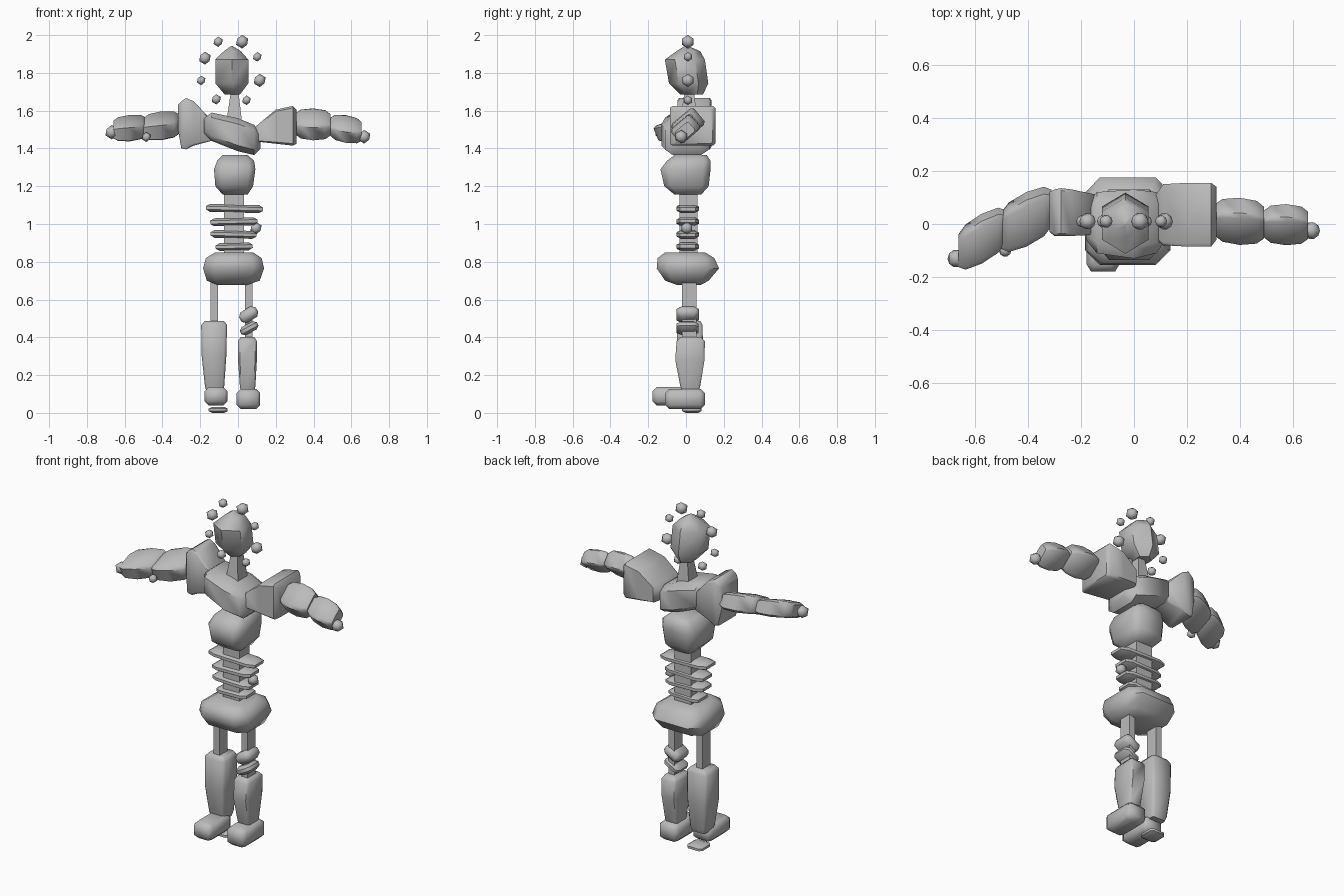
import bpy
import bmesh
from math import cos, sin, radians
from mathutils import Matrix, Vector

cube = bpy.data.objects.get("Cube")
if cube:
    bpy.data.objects.remove(cube, do_unlink=True)

grey = bpy.data.materials.new("plain grey")
grey.use_nodes = True
grey.diffuse_color = (0.5, 0.5, 0.5, 1)
grey.node_tree.nodes["Principled BSDF"].inputs["Base Color"].default_value = (0.5, 0.5, 0.5, 1)


def finish(name, bm, angle=50):
    bmesh.ops.recalc_face_normals(bm, faces=bm.faces)
    mesh = bpy.data.meshes.new(name)
    bm.to_mesh(mesh)
    bm.free()
    mesh.materials.append(grey)
    ob = bpy.data.objects.new(name, mesh)
    bpy.context.collection.objects.link(ob)
    bpy.ops.object.select_all(action='DESELECT')
    bpy.context.view_layer.objects.active = ob
    ob.select_set(True)
    bpy.ops.object.shade_smooth_by_angle(angle=radians(angle))
    return ob


def outline(c, shape):
    """Unit cross-section: chamfered square, or a hexagon."""
    if shape == "hex":
        return [(1, .5), (0, 1), (-1, .5), (-1, -.5), (0, -1), (1, -.5)]
    if c == 0:
        return [(1, 1), (-1, 1), (-1, -1), (1, -1)]
    k = 1 - c
    return [(1, k), (k, 1), (-k, 1), (-1, k), (-1, -k), (-k, -1), (k, -1), (1, -k)]


def loft(name, sections, axis="Z", c=0.3, roll=0, tilt=0, shape="box"):
    """Skin sections (position, a0, a1, b0, b1) along Z (a=x, b=y) or X (a=y, b=z)."""
    bm = bmesh.new()
    rings = []
    cr, sr = cos(radians(roll)), sin(radians(roll))
    for t, a0, a1, b0, b1 in sections:
        ring = []
        for u, v in outline(c, shape):
            u, v = u * (a1 - a0) / 2, v * (b1 - b0) / 2
            a = (a0 + a1) / 2 + u * cr - v * sr
            b = (b0 + b1) / 2 + u * sr + v * cr
            ring.append(bm.verts.new((a, b, t) if axis == "Z" else (t, a, b)))
        rings.append(ring)
    for low, high in zip(rings, rings[1:]):
        for i in range(len(low)):
            j = (i + 1) % len(low)
            bm.faces.new((low[i], low[j], high[j], high[i]))
    bm.faces.new(rings[0])
    bm.faces.new(rings[-1])
    if tilt:
        mid = sum((v.co for v in bm.verts), Vector()) / len(bm.verts)
        bmesh.ops.rotate(bm, verts=bm.verts, cent=mid,
                         matrix=Matrix.Rotation(radians(-tilt), 3, 'Y'))
    return finish(name, bm)


def plate(name, x0, x1, y0, y1, z, h, tilt=0):
    """Flat pad with rounded rim."""
    d = min(x1 - x0, y1 - y0) * 0.18
    inner = (x0 + d, x1 - d, y0 + d, y1 - d)
    outer = (x0, x1, y0, y1)
    loft(name, [(z - h, *inner), (z - h * .4, *outer), (z + h * .4, *outer), (z + h, *inner)],
         tilt=tilt)


def ball(name, x, y, z, r):
    bm = bmesh.new()
    bmesh.ops.create_icosphere(bm, subdivisions=1, radius=r,
                               matrix=Matrix.Translation((x, y, z)))
    finish(name, bm, 45)


# Head, neck and the ring of small balls
loft("head", [(1.685, -.07, .01, -.03, .09), (1.745, -.12, .055, -.09, .118),
              (1.87, -.12, .055, -.112, .1), (1.915, -.075, .015, -.05, .075),
              (1.943, -.035, -.03, -.005, .01)], shape="hex")
loft("neck", [(1.55, -.06, .02, -.03, .06), (1.72, -.035, .0, -.005, .04)], c=0)
for i, (x, z, r) in enumerate([(-.105, 1.965, .027), (.022, 1.965, .036), (.102, 1.885, .025),
                               (.115, 1.76, .035), (.045, 1.655, .025), (-.115, 1.66, .027),
                               (-.195, 1.76, .025), (-.175, 1.878, .034)]):
    ball(f"halo_ball_{i + 1}", x, .01, z, r)

# Torso
loft("upper_chest", [(-.18, -.06, .07, 1.48, 1.56), (-.14, -.11, .12, 1.44, 1.59),
                     (0, -.13, .13, 1.385, 1.56), (.085, -.11, .12, 1.365, 1.525),
                     (.12, -.06, .07, 1.4, 1.48)], "X", c=.35)
loft("lower_chest", [(1.155, -.08, .05, -.06, .08), (1.2, -.12, .08, -.115, .12),
                     (1.29, -.127, .092, -.135, .13), (1.335, -.11, .085, -.1, .13),
                     (1.365, -.08, .05, -.06, .11)])
loft("spine", [(.82, -.075, .033, -.035, .06), (1.2, -.075, .033, -.035, .06)], c=0)
for i, (x0, x1, z) in enumerate([(-.118, .078, .88), (-.145, .098, .945),
                                 (-.147, .103, 1.012), (-.17, .133, 1.082)]):
    plate(f"rib_{i + 1}", x0, x1, -.05, .068, z, .021, tilt=1.5 * (-1) ** i)
ball("rib_ball", .095, .005, .978, .033)
loft("pelvis", [(.678, -.11, .05, -.05, .08), (.7, -.165, .115, -.11, .12),
                (.765, -.185, .138, -.155, .175), (.82, -.17, .125, -.15, .15),
                (.85, -.12, .08, -.11, .1)], c=.35)

# Shoulders
loft("right_shoulder", [(-.318, -.03, .12, 1.5, 1.63), (-.3, -.045, .13, 1.4, 1.65),
                        (-.275, -.045, .135, 1.395, 1.667), (-.235, -.045, .13, 1.415, 1.65),
                        (-.14, -.04, .11, 1.44, 1.55)], "X", c=.1)
loft("left_shoulder", [(.075, -.05, .1, 1.45, 1.5), (.11, -.08, .15, 1.435, 1.53),
                       (.2, -.085, .155, 1.425, 1.605), (.29, -.085, .155, 1.415, 1.625),
                       (.31, -.06, .14, 1.425, 1.605)], "X", c=.1)


# Arms: each segment is rolled about its length
def arm_segment(name, x0, x1, y0, y1, z0, z1, w, h, roll):
    sections = []
    for f, s in ((0, .7), (.15, .95), (.5, 1.05), (.85, .95), (1, .7)):
        x, y, z = (p + (q - p) * f for p, q in ((x0, x1), (y0, y1), (z0, z1)))
        sections.append((x, y - w * s, y + w * s, z - h * s, z + h * s))
    loft(name, sections, "X", .22, roll)


arm_segment("left_upper_arm", .305, .49, .015, .005, 1.53, 1.525, .075, .054, 40)
arm_segment("left_forearm", .49, .655, 0, -.005, 1.515, 1.49, .066, .046, 40)
arm_segment("right_upper_arm", -.5, -.31, -.025, .06, 1.51, 1.53, .09, .05, 22)
arm_segment("right_forearm", -.66, -.485, -.1, -.01, 1.5, 1.515, .082, .046, 22)
ball("left_hand", .668, -.025, 1.462, .036)
ball("right_hand", -.668, -.13, 1.486, .038)
ball("right_elbow_ball", -.485, -.1, 1.46, .026)

# Legs
for side, x0, x1, z0 in (("right", -.146, -.106, .44), ("left", .038, .077, .37)):
    loft(f"{side}_thigh", [(z0, x0, x1, -.02, .055), (.72, x0, x1, -.02, .055)], c=0)
loft("right_shin", [(.11, -.165, -.08, -.02, .065), (.14, -.175, -.073, -.03, .075),
                    (.3, -.192, -.062, -.05, .09), (.465, -.195, -.058, -.045, .088),
                    (.487, -.175, -.075, -.03, .075)], c=.2)
loft("left_shin", [(.11, .015, .085, -.02, .065), (.14, .01, .092, -.03, .075),
                   (.28, 0, .1, -.057, .098), (.38, .0, .1, -.05, .1),
                   (.402, .015, .085, -.03, .08)], c=.2)
plate("left_knee_band_upper", .005, .108, -.05, .068, .52, .033, tilt=32)
plate("left_knee_band_lower", .008, .11, -.05, .065, .448, .024, tilt=28)

# Feet
for side, x0, x1, y0, y1, z0, z1 in (("right", -.178, -.055, -.178, .03, .04, .137),
                                     ("left", -.008, .117, -.11, .1, .02, .127)):
    d = .022
    loft(f"{side}_foot", [(z0, x0 + d, x1 - d, y0 + d, y1 - d),
                          (z0 + d, x0, x1, y0, y1), (z1 - d, x0, x1, y0, y1),
                          (z1, x0 + d, x1 - d, y0 + d, y1 - d)], c=.25)
plate("right_sole_pad", -.155, -.055, -.02, .082, .016, .016)
